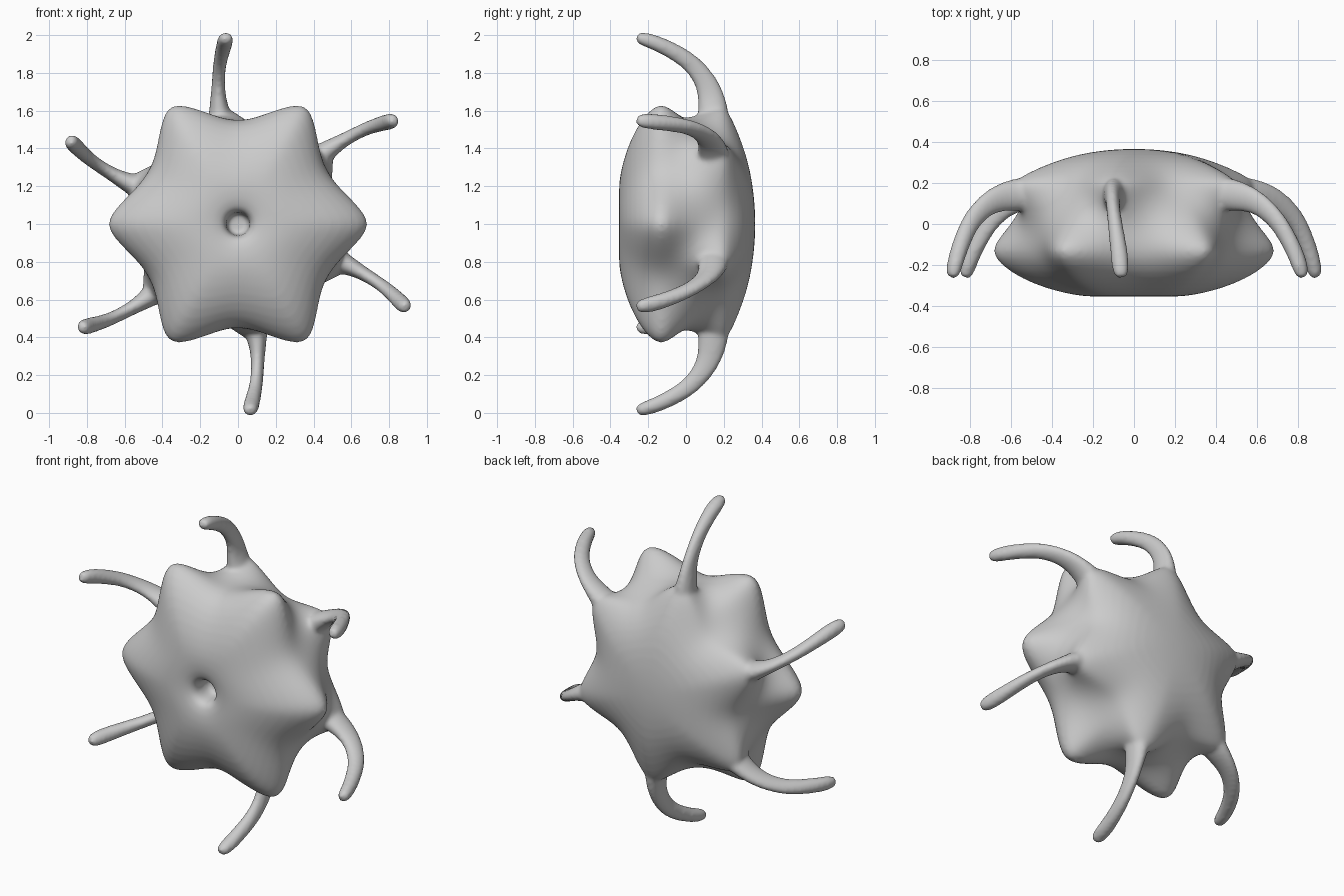
import bpy, bmesh
from math import sin, cos, pi, radians, sqrt
from mathutils import Vector

if "Cube" in bpy.data.objects:
    bpy.data.objects.remove(bpy.data.objects["Cube"])

CENTRE_Z = 1.0
bm = bmesh.new()


def polar(r, a, y):
    return Vector((r * cos(a), y, CENTRE_Z + r * sin(a)))


def loft(rings):
    """Skin a closed solid over a list of equal-length point rings."""
    loops = [[bm.verts.new(p) for p in ring] for ring in rings]
    n = len(loops[0])
    for a, b in zip(loops, loops[1:]):
        for i in range(n):
            j = (i + 1) % n
            bm.faces.new((a[i], a[j], b[j], b[i]))
    for loop in (loops[0], loops[-1]):
        mid = bm.verts.new(sum((v.co for v in loop), Vector()) / n)
        for i in range(n):
            bm.faces.new((loop[i], loop[(i + 1) % n], mid))


# Body: y, base radius, front point height, back ridge height
profile = [
    (-0.20, 0.03, 0, 0), (-0.20, 0.06, 0, 0), (-0.27, 0.062, 0, 0),
    (-0.320, 0.066, 0, 0), (-0.345, 0.10, 0, 0), (-0.358, 0.18, 0, 0),
    (-0.348, 0.27, 0.03, 0), (-0.315, 0.37, 0.07, 0), (-0.265, 0.46, 0.11, 0),
    (-0.20, 0.525, 0.15, 0), (-0.13, 0.55, 0.18, 0), (-0.06, 0.55, 0.12, 0),
    (0.02, 0.54, 0.05, 0.02), (0.10, 0.52, 0.01, 0.08), (0.17, 0.49, 0, 0.15),
    (0.21, 0.47, 0, 0.16), (0.25, 0.435, 0, 0.12), (0.30, 0.37, 0, 0.06),
    (0.34, 0.27, 0, 0.02), (0.360, 0.15, 0, 0), (0.366, 0.05, 0, 0),
]


def star(a):
    """Six fairly sharp points with hollow sides between them."""
    s = sqrt(sin(3 * a) ** 2 + 0.03)
    return ((1.015 - s) / (1.015 - sqrt(0.03)))


body = []
for y, base, front, back in profile:
    ring = []
    for i in range(96):
        a = 2 * pi * i / 96
        tip = front * (1.0 - 0.12 * cos(2 * a))
        ring.append(polar(base + tip * star(a) + back * star(a - radians(39)), a, y))
    body.append(ring)
loft(body)

# Arms: radius, y, half depth, half width, sideways angle
path = [
    (0.52, 0.145, 0.09, 0.075, 9.5), (0.60, 0.145, 0.085, 0.06, 9.5),
    (0.67, 0.135, 0.078, 0.043, 9), (0.75, 0.113, 0.064, 0.036, 8),
    (0.825, 0.06, 0.055, 0.035, 7), (0.88, 0.0, 0.050, 0.038, 6),
    (0.925, -0.08, 0.046, 0.042, 5), (0.962, -0.16, 0.043, 0.046, 4.2),
    (0.982, -0.225, 0.039, 0.044, 3.8), (0.992, -0.262, 0.028, 0.030, 3.6),
]
for k in range(6):
    start = 30 + 60 * k
    mids = [polar(r, radians(start + t), y) for r, y, _, _, t in path]
    rings = []
    for i, (r, y, depth, width, t) in enumerate(path):
        a = radians(start + t)
        along = (mids[min(i + 1, len(mids) - 1)] - mids[max(i - 1, 0)]).normalized()
        side = Vector((-sin(a), 0, cos(a)))
        side = (side - along * side.dot(along)).normalized()
        out = along.cross(side)
        rings.append([mids[i] + side * width * cos(q) + out * depth * sin(q)
                      for q in (2 * pi * s / 12 for s in range(12))])
    loft(rings)

bmesh.ops.recalc_face_normals(bm, faces=bm.faces)
mesh = bpy.data.meshes.new("star_body_with_arms")
bm.to_mesh(mesh)
bm.free()
obj = bpy.data.objects.new("star_body_with_arms", mesh)
bpy.context.collection.objects.link(obj)

# Fuse arms into the body as one soft surface
sub = obj.modifiers.new("round", 'SUBSURF')
sub.levels = sub.render_levels = 1
fuse = obj.modifiers.new("fuse", 'REMESH')
fuse.mode = 'VOXEL'
fuse.voxel_size = 0.012
fuse.use_smooth_shade = True
soft = obj.modifiers.new("soften", 'SMOOTH')
soft.factor = 0.5
soft.iterations = 10
